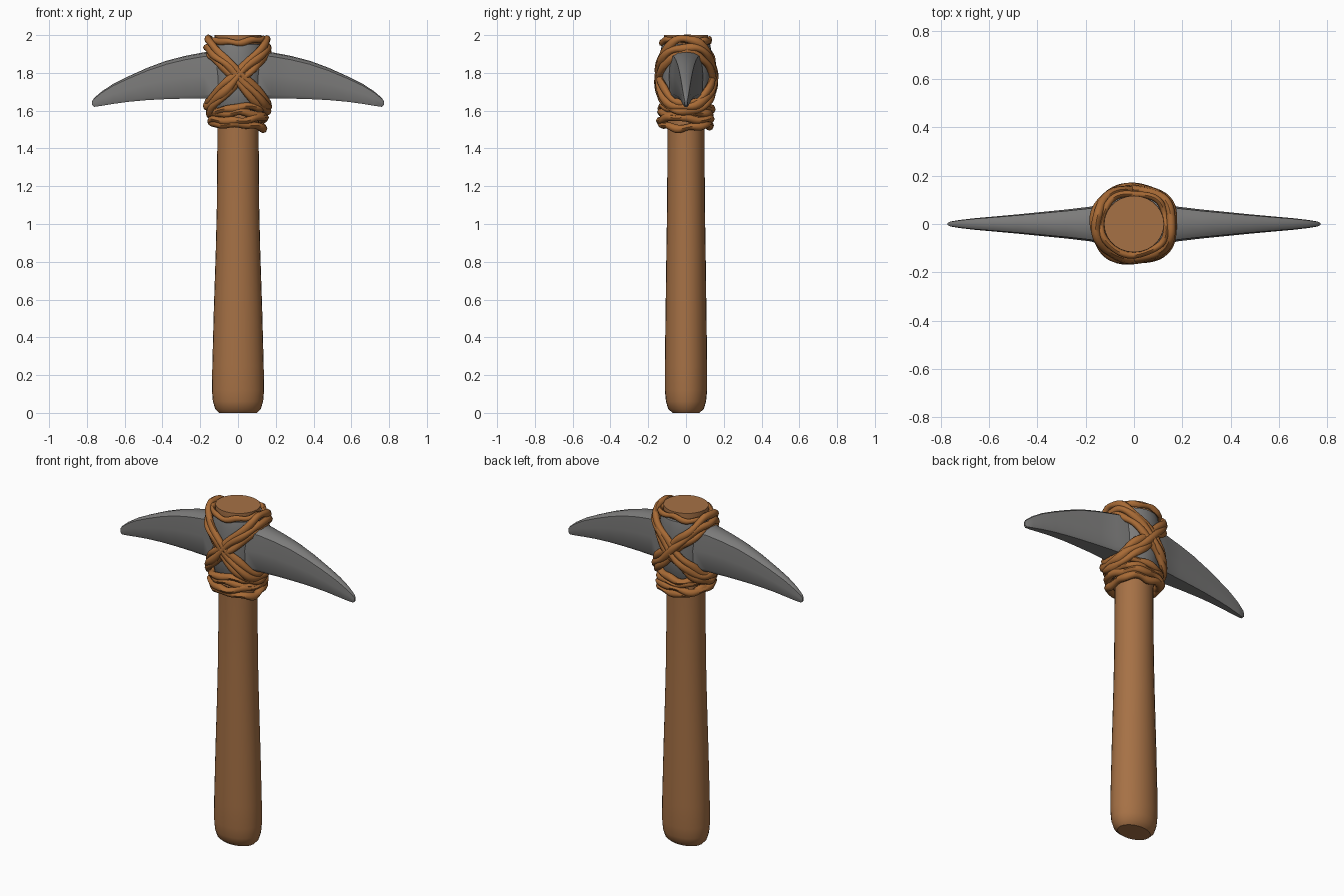
import bpy, bmesh, math, random
from mathutils import Vector

if "Cube" in bpy.data.objects:
    bpy.data.objects.remove(bpy.data.objects["Cube"])

random.seed(4)


def material(name, rgb):
    m = bpy.data.materials.new(name)
    m.diffuse_color = (*rgb, 1)
    m.use_nodes = True
    m.node_tree.nodes["Principled BSDF"].inputs["Base Color"].default_value = m.diffuse_color
    return m


WOOD = material("wood brown", (0.38, 0.165, 0.06))
ROPE = material("leather binding", (0.39, 0.145, 0.036))
STONE = material("stone grey", (0.20, 0.198, 0.195))


def loft(name, rings, mat, closed=False, angle=40):
    """Skin a list of equal-length point rings; cap the ends unless closed."""
    bm = bmesh.new()
    vs = [[bm.verts.new(p) for p in r] for r in rings]
    n, k = len(vs), len(vs[0])
    for i in range(n if closed else n - 1):
        a, b = vs[i], vs[(i + 1) % n]
        for j in range(k):
            bm.faces.new((a[j], a[(j + 1) % k], b[(j + 1) % k], b[j]))
    if not closed:
        bm.faces.new(vs[0])
        bm.faces.new(vs[-1])
    bmesh.ops.recalc_face_normals(bm, faces=bm.faces)
    me = bpy.data.meshes.new(name)
    bm.to_mesh(me)
    bm.free()
    ob = bpy.data.objects.new(name, me)
    bpy.context.collection.objects.link(ob)
    me.materials.append(mat)
    bpy.ops.object.select_all(action='DESELECT')
    ob.select_set(True)
    bpy.context.view_layer.objects.active = ob
    bpy.ops.object.shade_smooth_by_angle(angle=math.radians(angle))
    return ob


def oval(rx, ry, z, n=28):
    return [(rx * math.cos(t), ry * math.sin(t), z)
            for t in (2 * math.pi * i / n for i in range(n))]


# Handle: oval shaft, thicker at the grip and rounded at the foot
loft("handle", [oval(*r) for r in (
    (0.10, 0.07, 0.0), (0.12, 0.094, 0.02), (0.133, 0.106, 0.06),
    (0.138, 0.112, 0.12), (0.136, 0.112, 0.25), (0.128, 0.108, 0.55),
    (0.118, 0.104, 0.85), (0.112, 0.100, 1.1), (0.109, 0.098, 1.5),
    (0.118, 0.108, 1.75), (0.125, 0.118, 1.97), (0.124, 0.117, 2.0))], WOOD)

# Stone collar where the head surrounds the handle
loft("head_collar", [oval(*r) for r in (
    (0.11, 0.10, 1.58), (0.132, 0.120, 1.61), (0.142, 0.132, 1.70),
    (0.145, 0.136, 1.80), (0.142, 0.136, 1.91), (0.130, 0.128, 1.95),
    (0.115, 0.11, 1.955))], STONE)

# Curved two-pointed blade: x, bottom z, top z, half thickness
half = [(0.772, 1.63, 1.65, 0.005), (0.762, 1.62, 1.667, 0.010),
        (0.72, 1.626, 1.703, 0.017), (0.66, 1.636, 1.742, 0.024),
        (0.58, 1.647, 1.782, 0.031), (0.48, 1.656, 1.827, 0.040),
        (0.38, 1.661, 1.864, 0.050), (0.28, 1.664, 1.89, 0.060),
        (0.18, 1.665, 1.909, 0.072), (0.12, 1.66, 1.915, 0.09)]


def blade_ring(x, lo, hi, w):
    h = hi - lo
    prof = [(-0.75, 0), (0.75, 0), (0.95, 0.08), (1.0, 0.5),
            (0.9, 0.91), (0.55, 0.98), (0, 1), (-0.55, 0.98),
            (-0.9, 0.91), (-1.0, 0.5), (-0.95, 0.08)]
    return [(x, w * a, lo + h * b) for a, b in prof]


loft("pick_blade", [blade_ring(-x, *r) for x, *r in half]
     + [blade_ring(x, *r) for x, *r in reversed(half)], STONE, angle=35)


# Binding strands: closed, slightly irregular bands around the head
def strand(name, rx, ry, z, tilt, tall, thick):
    ph = [random.uniform(0, 6.28) for _ in range(4)]
    rings, n, k = [], 64, 8
    for i in range(n):
        t = 2 * math.pi * i / n
        wob = 0.007 * math.sin(3 * t + ph[0]) + 0.004 * math.sin(7 * t + ph[1])
        out = 0.004 * math.sin(5 * t + ph[2])
        s = 1 + 0.15 * math.sin(6 * t + ph[3])
        # slightly squared path so the bands bulge over the corners
        q = 1 + 0.05 * math.sin(2 * t) ** 2
        c = Vector(((rx * q + out) * math.cos(t), (ry * q + out) * math.sin(t),
                    z + tilt * math.cos(t) + wob))
        radial = Vector((math.cos(t), math.sin(t), 0))
        tangent = Vector((-rx * math.sin(t), ry * math.cos(t),
                          -tilt * math.sin(t))).normalized()
        side = tangent.cross(radial).normalized()
        radial = side.cross(tangent)
        rings.append([c + side * (tall * s * math.cos(a))
                      + radial * (thick * math.sin(a))
                      for a in (2 * math.pi * j / k for j in range(k))])
    loft(name, rings, ROPE, closed=True, angle=50)


# Two tilted loops of three strands each make the crosses front and back
for label, sign in (("left", -1), ("right", 1)):
    for j, (dz, dr) in enumerate(((-0.03, -0.002), (0.0, 0.006), (0.032, 0))):
        strand(f"cross_{label}_{j + 1}", 0.157 + dr, 0.143 + dr, 1.778 + dz,
               sign * (0.158 + 0.004 * j), 0.021, 0.019)

# Lower wraps holding the head to the shaft
for j, (z, tilt, r) in enumerate(((1.525, -0.012, 0.0), (1.552, 0.008, 0.006),
                                  (1.585, -0.006, 0.0), (1.612, 0.01, 0.004))):
    strand(f"lower_wrap_{j + 1}", 0.134 + r, 0.127 + r, z, tilt, 0.020, 0.022)

# Upper wrap under the end of the shaft
strand("upper_wrap", 0.134, 0.126, 1.968, 0.004, 0.017, 0.014)
